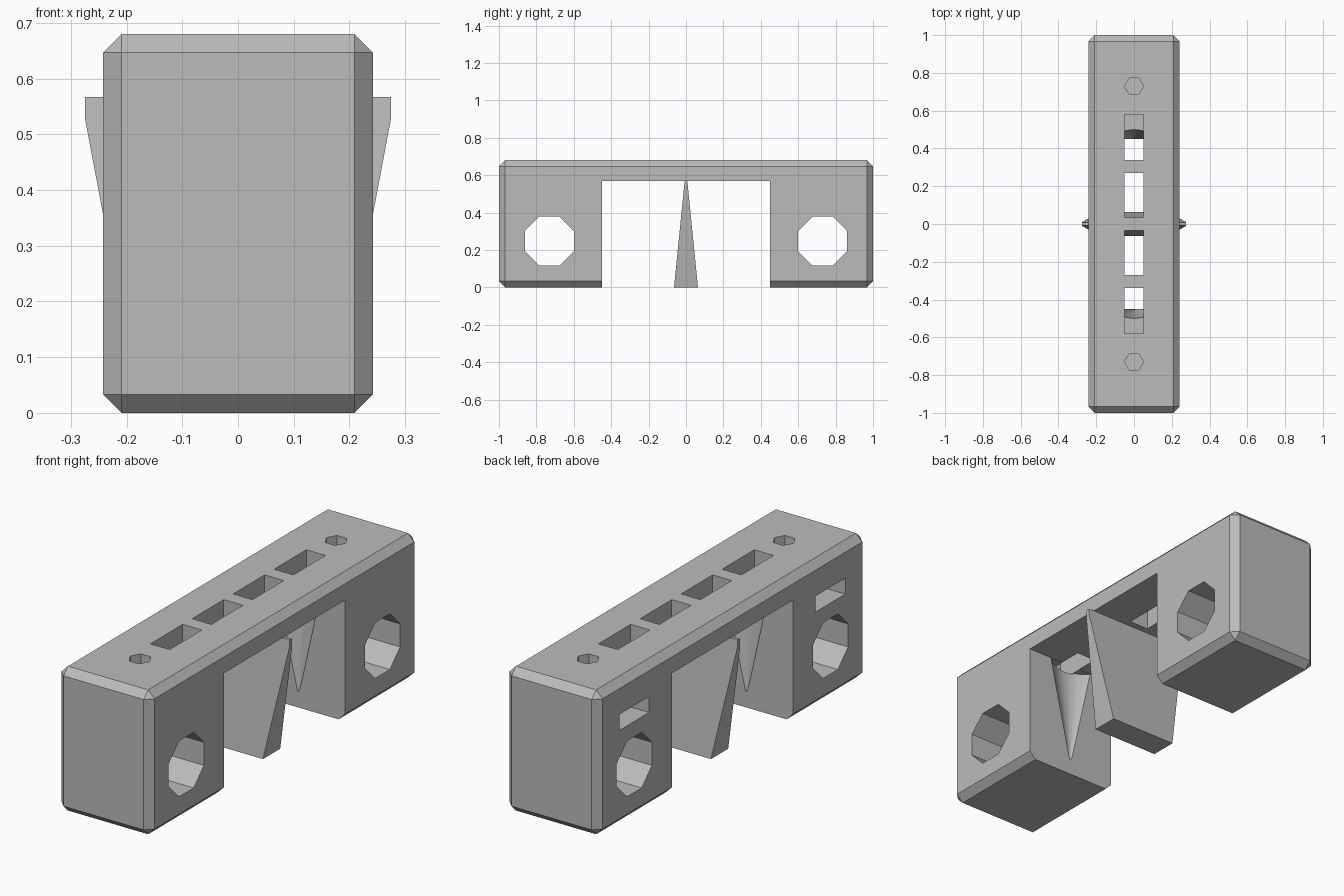
import bpy, bmesh, math
from mathutils import Vector

if "Cube" in bpy.data.objects:
    bpy.data.objects.remove(bpy.data.objects["Cube"], do_unlink=True)

grey = bpy.data.materials.new("plain grey")
grey.use_nodes = True
grey.diffuse_color = (0.5, 0.5, 0.5, 1)
grey.node_tree.nodes["Principled BSDF"].inputs["Base Color"].default_value = (0.5, 0.5, 0.5, 1)


def finish(name, bm):
    bmesh.ops.recalc_face_normals(bm, faces=bm.faces)
    mesh = bpy.data.meshes.new(name)
    bm.to_mesh(mesh)
    bm.free()
    mesh.materials.append(grey)
    obj = bpy.data.objects.new(name, mesh)
    bpy.context.collection.objects.link(obj)
    return obj


def loft(name, bottom, top):
    """Closed solid between two matching loops of points."""
    bm = bmesh.new()
    a = [bm.verts.new(p) for p in bottom]
    b = [bm.verts.new(p) for p in top]
    bm.faces.new(a)
    bm.faces.new(b)
    n = len(a)
    for i in range(n):
        j = (i + 1) % n
        bm.faces.new((a[i], a[j], b[j], b[i]))
    return finish(name, bm)


def block(name, x, y, z, bevel=0):
    bm = bmesh.new()
    bmesh.ops.create_cube(bm, size=1)
    for v in bm.verts:
        v.co = [lo + (c + 0.5) * (hi - lo) for c, (lo, hi) in zip(v.co, (x, y, z))]
    if bevel:
        bmesh.ops.bevel(bm, geom=bm.edges[:], offset=bevel, segments=1, affect='EDGES')
    return finish(name, bm)


def ring(sides, radius, turn=0):
    steps = [turn + 2 * math.pi * i / sides for i in range(sides)]
    return [(radius * math.cos(t), radius * math.sin(t)) for t in steps]


def cut(obj, cutter):
    mod = obj.modifiers.new("cut", 'BOOLEAN')
    mod.operation = 'DIFFERENCE'
    mod.solver = 'EXACT'
    mod.object = cutter
    graph = bpy.context.evaluated_depsgraph_get()
    mesh = bpy.data.meshes.new_from_object(obj.evaluated_get(graph))
    obj.modifiers.clear()
    obj.data = mesh
    bpy.data.objects.remove(cutter, do_unlink=True)


# Chamfered bridge body with the wide central opening
body = block("bridge_body", (-0.242, 0.242), (-1, 1), (0, 0.68), 0.033)
cut(body, block("opening", (-1, 1), (-0.45, 0.45), (-0.1, 0.57)))

for s in (-1, 1):
    # Octagonal hole through each leg
    octagon = ring(8, 0.142, math.pi / 8)
    cut(body, loft("leg_hole", *[[(x, s * 0.73 + u, 0.247 + v) for u, v in octagon] for x in (-1, 1)]))
    # Hexagonal bolt hole from the top and nut slot from the side
    hexagon = ring(6, 0.05)
    cut(body, loft("bolt_hole", *[[(u, s * 0.73 + v, z) for u, v in hexagon] for z in (0.25, 1)]))
    cut(body, block("nut_slot", (-1, 0.11), sorted((s * 0.62, s * 0.84)), (0.45, 0.525)))
    # Tapered groove on the inner face of each leg
    circle = ring(48, 1)
    cut(body, loft("groove",
                   [(0.001 * u, s * 0.454 + 0.001 * v, 0.07) for u, v in circle],
                   [(0.16 * u, s * 0.34 + 0.16 * v, 0.568) for u, v in circle]))
    # Rectangular slots in the deck
    for near, far in ((0.035, 0.27), (0.34, 0.58)):
        cut(body, block("deck_slot", (-0.05, 0.05), sorted((s * near, s * far)), (0.562, 1)))

# Hanging wedge, thin and wide at the top, thick and narrow at the bottom
outline = [(-0.175, 0), (0.175, 0), (0.275, 0.53), (0.275, 0.567), (-0.275, 0.567), (-0.275, 0.53)]
wedge = loft("hanging_wedge", *[[(x, s * (0.064 - 0.1 * z), z) for x, z in outline] for s in (-1, 1)])

for obj in (body, wedge):
    bpy.ops.object.select_all(action='DESELECT')
    obj.select_set(True)
    bpy.context.view_layer.objects.active = obj
    bpy.ops.object.shade_smooth_by_angle(angle=math.radians(25))
